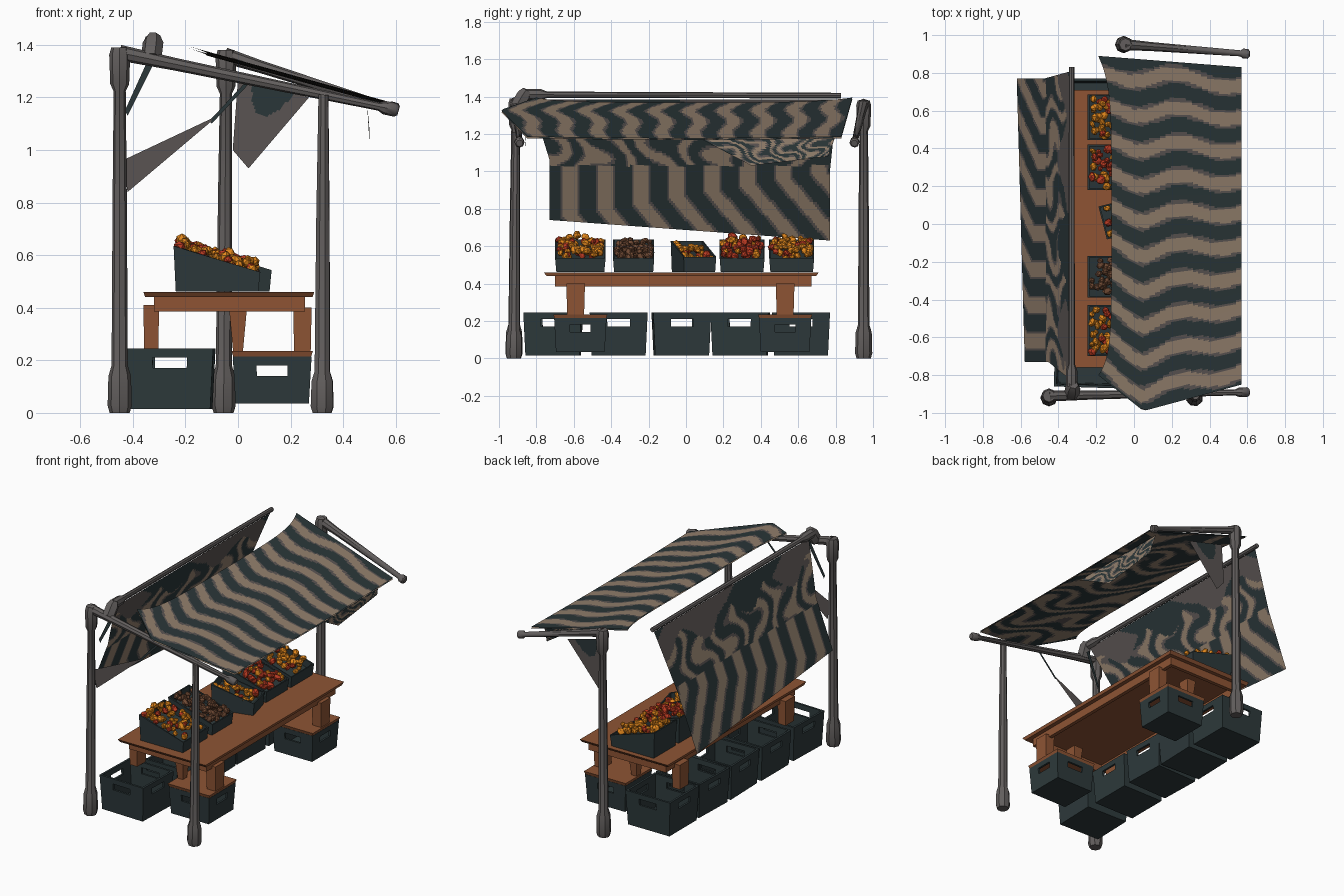
import bpy, bmesh, math, random
from mathutils import Vector, Matrix

random.seed(4)
if "Cube" in bpy.data.objects:
    bpy.data.objects.remove(bpy.data.objects["Cube"])


def material(name, r, g, b):
    lin = [((c / 255 + 0.055) / 1.055) ** 2.4 for c in (r, g, b)] + [1]
    m = bpy.data.materials.new(name)
    m.use_nodes = True
    m.diffuse_color = lin
    m.node_tree.nodes["Principled BSDF"].inputs["Base Color"].default_value = lin
    return m


DARK = material("dark green cloth", 42, 54, 56)
TAN = material("tan cloth", 146, 127, 108)
GREY = material("grey cloth", 90, 84, 82)
METAL = material("pole grey", 98, 94, 93)
WOOD = material("wood", 142, 84, 52)
PLASTIC = material("crate green", 45, 57, 59)
ORANGE = material("orange fruit", 226, 135, 28)
RED = material("red fruit", 186, 58, 34)
BROWN = material("brown root", 112, 74, 52)


def finish(name, bm, mats, smooth=False):
    me = bpy.data.meshes.new(name)
    bm.to_mesh(me)
    bm.free()
    ob = bpy.data.objects.new(name, me)
    bpy.context.collection.objects.link(ob)
    for m in mats:
        me.materials.append(m)
    if smooth:
        bpy.ops.object.select_all(action='DESELECT')
        ob.select_set(True)
        bpy.context.view_layer.objects.active = ob
        bpy.ops.object.shade_smooth_by_angle(angle=math.radians(40))
    return ob


def add_box(bm, x0, x1, y0, y1, z0, z1, taper=1.0):
    """Box whose bottom is scaled by taper."""
    vs = bmesh.ops.create_cube(bm, size=1)["verts"]
    for v in vs:
        k = taper if v.co.z < 0 else 1
        v.co = ((x0 + x1) / 2 + v.co.x * k * (x1 - x0),
                (y0 + y1) / 2 + v.co.y * k * (y1 - y0),
                z0 if v.co.z < 0 else z1)
    return vs


def tube(name, p, q, profile, sides=8):
    """Round bar from p to q; profile holds (fraction, radius) pairs."""
    p, q = Vector(p), Vector(q)
    turn = (q - p).to_track_quat('Z', 'Y')
    bm = bmesh.new()
    rings = []
    for t, r in profile:
        rings.append([bm.verts.new(p.lerp(q, t) + turn @ Vector((r * math.cos(a), r * math.sin(a), 0)))
                      for a in (math.tau * i / sides for i in range(sides))])
    for a, b in zip(rings, rings[1:]):
        for i in range(sides):
            j = (i + 1) % sides
            bm.faces.new((a[i], a[j], b[j], b[i]))
    bm.faces.new(rings[0][::-1])
    bm.faces.new(rings[-1])
    finish(name, bm, [METAL], True)


def cloth(name, shape, rule, nu, nv):
    """Sheet shape(u, v) coloured per face by rule(u, v): 0 dark, 1 tan, 2 grey."""
    bm = bmesh.new()
    g = [[bm.verts.new(shape(i / nu, j / nv)) for j in range(nv + 1)] for i in range(nu + 1)]
    for i in range(nu):
        for j in range(nv):
            f = bm.faces.new((g[i][j], g[i + 1][j], g[i + 1][j + 1], g[i][j + 1]))
            f.material_index = rule((i + 0.5) / nu, (j + 0.5) / nv)
    return finish(name, bm, [DARK, TAN, GREY], True)


def quad(*corners):
    a, b, c, d = map(Vector, corners)
    return lambda u, v: a.lerp(b, u).lerp(d.lerp(c, u), v)


def stripe(s):
    f = s % 1
    return 1 if f < 0.38 else 0 if 0.47 < f < 0.91 else 2


def camo(u, v):
    return stripe(u * 7 + 0.5 * math.sin(v * 9 + u * 5) + 0.3 * math.sin(u * 23 + v * 4))


# Poles with wide feet
foot = [(0, 0.038), (0.02, 0.046), (0.1, 0.043), (0.13, 0.031), (0.6, 0.027)]
head = [(0.88, 0.023), (0.9, 0.036), (0.98, 0.04), (1, 0.032)]
tube("front_right_pole", (-0.45, -0.92, 0), (-0.45, -0.91, 1.39), foot + head)
tube("back_pole", (-0.055, 0.95, 0), (-0.045, 0.95, 1.38), foot + head)
tube("front_left_pole", (0.32, -0.92, 0), (0.325, -0.91, 1.21), foot + [(1, 0.02)])

# Sloping beams and the ridge bar
beam = [(0, 0.03), (0.2, 0.024), (0.93, 0.016), (0.95, 0.026), (0.99, 0.026), (1, 0.018)]
tube("front_beam", (-0.45, -0.91, 1.37), (0.61, -0.89, 1.15), beam)
tube("back_beam", (-0.05, 0.95, 1.36), (0.61, 0.9, 1.15), beam)
tube("ridge_bar", (-0.33, -0.86, 1.41), (-0.33, 0.83, 1.405), [(0, 0.03), (0.05, 0.03), (0.07, 0.017), (1, 0.015)])
tube("ridge_bracket", (-0.33, -0.9, 1.35), (-0.32, -0.85, 1.435), [(0, 0.04), (0.7, 0.04), (1, 0.025)], 6)


# Striped roof with a pointed front edge
def roof(drop):
    def shape(u, v):
        x = -0.12 - 0.07 * abs(2 * v - 1) ** 6
        x += (0.57 - x) * u
        front = -0.8 - 0.19 * (x + 0.19) / 0.24 if x < 0.05 else -0.99 + 0.14 * (x - 0.05) / 0.52
        y = front + (0.89 - 0.06 * u - front) * v
        return (x, y, 1.395 - 0.277 * (x + 0.19) - drop - 0.008 * math.sin(math.pi * v))
    return shape


cloth("roof_cloth", roof(0), lambda u, v: stripe(v * 10 + 0.7 + 0.15 * math.sin(u * 9)), 24, 160)
cloth("roof_lining", roof(0.008), lambda u, v: camo(v * 1.5, u), 30, 120)


# Hanging back cloth: blotchy above the fold, slanted stripes below
def hanging(u, v):
    zb = 0.74 - 0.11 * u
    z = 1.385 + (zb - 1.385) * v
    y0 = -0.83 + 0.1 * min(1, v * 2)
    y1 = 0.81 - 0.04 * min(1, v * 2)
    return (-0.33 - 0.385 * (1.385 - z), y0 + (y1 - y0) * u, z)


def hanging_rule(u, v):
    x, y, z = hanging(u, v)
    if z > 1.03:
        wave = 0.35 * math.sin(z * 24 + y * 5) + 0.2 * math.sin(y * 21)
        if z > 1.25 + 0.06 * math.sin(y * 14):
            return 2 if math.sin(y * 5 + z * 9) > -0.3 else 0
        return stripe(y / 0.19 + wave)
    crease = 0.74 + 0.175 * (y + 0.73)
    return stripe(y / 0.19 + 0.45 - max(0, crease - z) * 4)


cloth("hanging_cloth", hanging, hanging_rule, 150, 60)

# Pennants and the loose flap
cloth("front_pennant", quad((-0.44, -0.9, 0.96), (-0.1, -0.9, 1.12), (-0.1, -0.9, 1.11), (-0.42, -0.9, 0.84)),
      lambda u, v: 2, 4, 2)
cloth("pennant_tie", quad((-0.11, -0.9, 1.11), (0.04, -0.9, 1.27), (0.04, -0.9, 1.25), (-0.1, -0.9, 1.1)),
      lambda u, v: 0, 2, 1)
cloth("back_pennant", quad((0, 0.87, 1.27), (0.27, 0.87, 1.2), (0.04, 0.87, 0.93), (-0.02, 0.87, 1)),
      lambda u, v: 0 if (u - 0.5) ** 2 + (v / 1.4) ** 2 < 0.08 else 2, 24, 24)
cloth("corner_pennant", quad((-0.33, -0.84, 1.37), (-0.31, -0.84, 1.35), (-0.42, -0.86, 1.13), (-0.43, -0.86, 1.15)),
      lambda u, v: 0, 2, 2)
cloth("loose_flap", quad((0.49, 0.05, 1.19), (0.49, 0.8, 1.19), (0.5, 0.76, 1.08), (0.5, 0.35, 1.03)),
      camo, 50, 14)

# Table: slab on apron boards
bm = bmesh.new()
add_box(bm, -0.36, 0.29, -0.76, 0.71, 0.44, 0.46, 0.98)
for x in (-0.32, 0.23):
    add_box(bm, x, x + 0.025, -0.7, 0.67, 0.385, 0.44)
for y in (-0.7, 0.645):
    add_box(bm, -0.32, 0.255, y, y + 0.025, 0.385, 0.44)
finish("table_top", bm, [WOOD])
for end, y in (("front", -0.59), ("back", 0.53)):
    bm = bmesh.new()
    add_box(bm, -0.36, -0.3, y - 0.05, y + 0.05, 0.245, 0.41, 0.9)
    add_box(bm, 0.21, 0.28, y - 0.05, y + 0.05, 0.23, 0.4, 0.9)
    add_box(bm, -0.035, 0.035, y - 0.04, y + 0.04, 0.22, 0.41, 0.5)
    finish(end + "_table_legs", bm, [WOOD])


# Open crates with hand holes
def wall(bm, along_y, pos, a, b, z0, z1, t=0.014):
    mid, hole = (a + b) / 2, (b - a) * 0.2
    low, high = z1 - 0.075, z1 - 0.035
    for s0, s1, za, zb in ((a, b, z0, low), (a, mid - hole, low, high),
                           (mid + hole, b, low, high), (a, b, high, z1)):
        lim = (pos, pos + t, s0, s1) if along_y else (s0, s1, pos, pos + t)
        add_box(bm, *lim, za, zb)


def crate(name, cx, cy, w, d, z0, z1, spin=0):
    bm = bmesh.new()
    x, y = w / 2, d / 2
    for p in (-x, x - 0.014):
        wall(bm, True, p, -y, y, z0, z1)
    for p in (-y, y - 0.014):
        wall(bm, False, p, -x, x, z0, z1)
    add_box(bm, -x, x, -y, y, z0, z0 + 0.015)
    for v in bm.verts:  # narrower toward the floor
        k = 0.93 + 0.07 * (v.co.z - z0) / (z1 - z0)
        v.co.x *= k
        v.co.y *= k
    bm.transform(Matrix.Translation((cx, cy, 0)) @ Matrix.Rotation(spin, 4, 'Z'))
    finish(name, bm, [PLASTIC])


for i, y in enumerate((-0.71, -0.36, -0.025, 0.29, 0.615)):
    crate(f"floor_crate_{i + 1}", -0.255, y, 0.33, 0.31, 0.015, 0.245, (i % 3 - 1) * 0.03)
for end, y in (("front", -0.565), ("back", 0.53)):
    crate(end + "_support_crate", 0.13, y, 0.3, 0.28, 0.035, 0.215)
    bm = bmesh.new()
    add_box(bm, -0.025, 0.285, y - 0.145, y + 0.145, 0.212, 0.235, 0.95)
    finish(end + "_support_board", bm, [WOOD])


# Slanted display crates filled with produce
def display(name, cx, cy, w, d, mix, spin=0, count=70, fill=0.01):
    place = Matrix.Translation((cx, cy, 0)) @ Matrix.Rotation(spin, 4, 'Z')
    top = lambda x: 0.585 - 0.3 * x
    bm = bmesh.new()
    for v in add_box(bm, -w / 2, w / 2, -d / 2, d / 2, 0.462, 0.6, 0.95):
        if v.co.z > 0.5:
            v.co.z = top(v.co.x)
    lid = max(bm.faces, key=lambda f: f.calc_center_median().z)
    bmesh.ops.inset_individual(bm, faces=[lid], thickness=0.012)
    inner = bmesh.ops.extrude_discrete_faces(bm, faces=[lid])["faces"][0]
    bmesh.ops.translate(bm, verts=inner.verts, vec=(0, 0, -0.05))
    bm.transform(place)
    finish(name + "_display_crate", bm, [PLASTIC])
    bm = bmesh.new()
    for _ in range(count):
        x, y = random.uniform(-0.44, 0.44) * w, random.uniform(-0.42, 0.42) * d
        bump = 0.025 * (1 - (2 * y / d) ** 2)
        m = Matrix.Translation((x, y, top(x) + fill + bump * random.uniform(-1, 1)))
        m = m @ Matrix.Rotation(random.uniform(0, 6), 4, (random.random(), 1, random.random()))
        m = m @ Matrix.Diagonal((random.uniform(0.8, 1.4), 1, random.uniform(0.7, 1), 1))
        vs = bmesh.ops.create_icosphere(bm, subdivisions=1, radius=random.uniform(0.016, 0.025), matrix=m)["verts"]
        colour = random.choice(mix)
        for f in {f for v in vs for f in v.link_faces}:
            f.material_index = colour
    bm.transform(place)
    finish(name + "_produce", bm, [ORANGE, RED, BROWN])


display("first", -0.08, -0.565, 0.33, 0.27, (0, 0, 1))
display("second", -0.08, -0.28, 0.33, 0.22, (2,), fill=0)
display("third", -0.03, 0.04, 0.28, 0.18, (0, 0, 0, 1), 0.25, 30, -0.02)
display("fourth", -0.08, 0.3, 0.33, 0.24, (1, 1, 0))
display("fifth", -0.08, 0.565, 0.33, 0.24, (0, 0, 0, 1))
